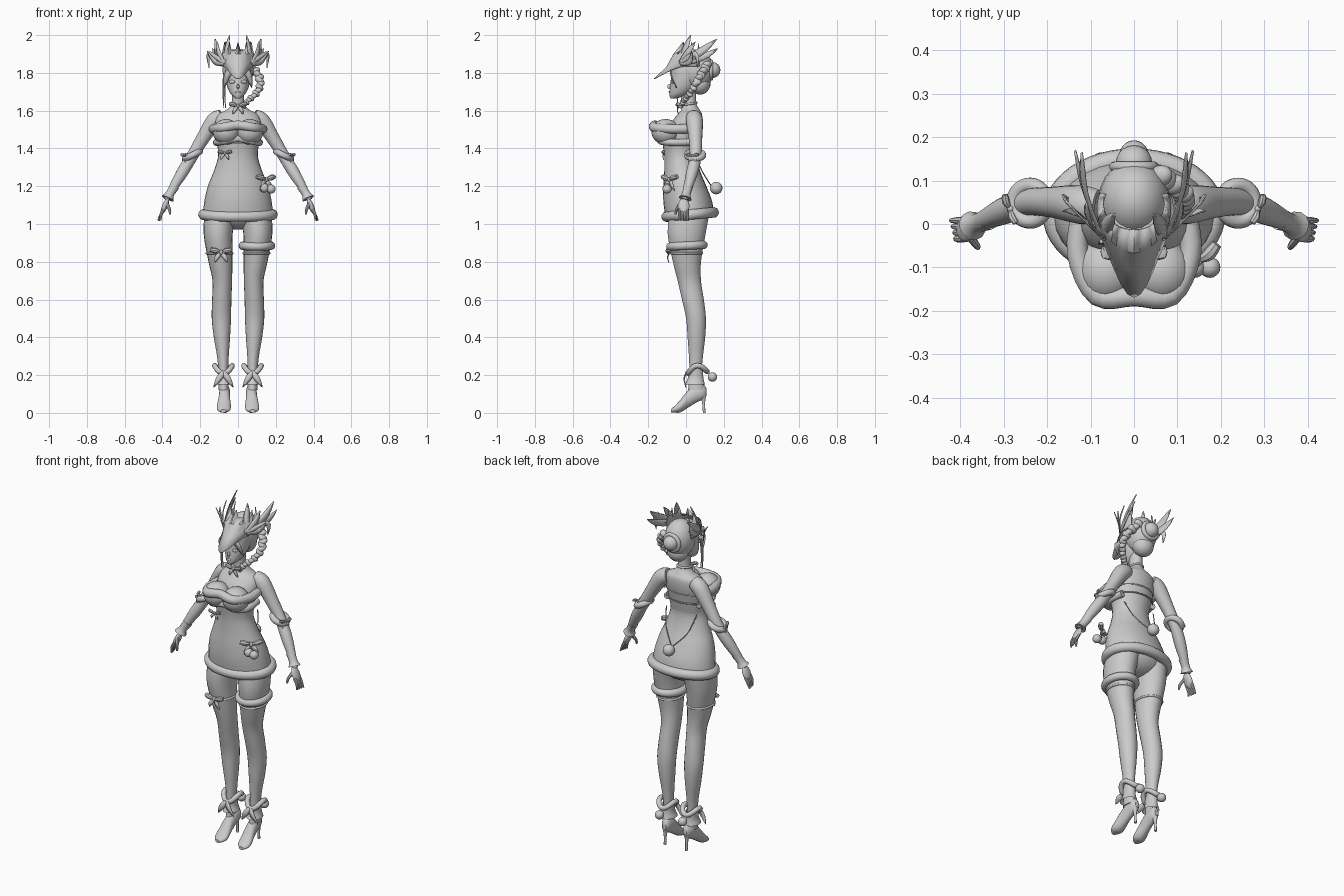
import bpy, bmesh, math
from mathutils import Vector, Euler

cube = bpy.data.objects.get("Cube")
if cube:
    bpy.data.objects.remove(cube)

grey = bpy.data.materials.new("plain_grey")
grey.use_nodes = True
grey.diffuse_color = (0.6, 0.6, 0.6, 1)
grey.node_tree.nodes["Principled BSDF"].inputs["Base Color"].default_value = grey.diffuse_color
SIDES = (("left", 1), ("right", -1))


def finish(name, bm, thickness=0):
    bmesh.ops.recalc_face_normals(bm, faces=bm.faces)
    mesh = bpy.data.meshes.new(name)
    bm.to_mesh(mesh)
    bm.free()
    mesh.materials.append(grey)
    obj = bpy.data.objects.new(name, mesh)
    bpy.context.collection.objects.link(obj)
    if thickness:
        obj.modifiers.new("thickness", "SOLIDIFY").thickness = thickness
    return obj


def smooth(rows, steps=4, closed=False):
    """Spline through rows of numbers."""
    rows = [tuple(r) for r in rows]
    n, out = len(rows), []
    for i in range(n if closed else n - 1):
        pick = [rows[k % n] if closed else rows[min(max(k, 0), n - 1)] for k in range(i - 1, i + 3)]
        for j in range(steps):
            t = j / steps
            out.append([b + t / 2 * (c - a + t * (2*a - 5*b + 4*c - d + t * (3*(b - c) + d - a)))
                        for a, b, c, d in zip(*pick)])
    return out if closed else out + [list(rows[-1])]


def skin(name, frames, sides=20, closed=False, cap=True):
    """Join elliptical sections given as centre and two half axes."""
    bm = bmesh.new()
    loops = []
    for c, u, v in frames:
        turn = [2 * math.pi * k / sides for k in range(sides)]
        loops.append([bm.verts.new(c + u * math.cos(a) + v * math.sin(a)) for a in turn])
    pairs = list(zip(loops, loops[1:])) + ([(loops[-1], loops[0])] if closed else [])
    for a, b in pairs:
        for k in range(sides):
            m = (k + 1) % sides
            bm.faces.new((a[k], a[m], b[m], b[k]))
    if cap and not closed:
        bm.faces.new(loops[0])
        bm.faces.new(loops[-1])
    return finish(name, bm)


def stack(name, rows, cap=True, sides=28):
    """Upright form from rows of height, middle x, half width, front y, back y."""
    return skin(name, [(Vector((x, (f + b) / 2, z)), Vector((w, 0, 0)), Vector((0, (b - f) / 2, 0)))
                       for z, x, w, f, b in smooth(rows)], sides, cap=cap)


def tube(name, rows, sides=12, closed=False, steps=4):
    """Round sweep along rows of x, y, z, radius."""
    rows = smooth(rows, steps, closed)
    pts, n = [Vector(r[:3]) for r in rows], len(rows)
    frames, side = [], None
    for i, p in enumerate(pts):
        ahead = pts[(i + 1) % n] if closed else pts[min(i + 1, n - 1)]
        d = (ahead - (pts[i - 1] if closed else pts[max(i - 1, 0)])).normalized()
        if side is None:
            side = d.orthogonal()
        side = (side - d * side.dot(d)).normalized()
        frames.append((p, side * rows[i][3], d.cross(side) * rows[i][3]))
    return skin(name, frames, sides, closed)


def ring(name, c, rx, ry, thick, tilt=(0, 0, 0), dip=0):
    rows = []
    for k in range(16):
        a = k * math.pi / 8
        p = Vector((rx * math.cos(a), ry * math.sin(a), dip * math.cos(2 * a)))
        p.rotate(Euler(tilt))
        rows.append((*(p + Vector(c)), thick))
    return tube(name, rows, closed=True, steps=3)


def ball(name, c, r, rot=(0, 0, 0)):
    bm = bmesh.new()
    bmesh.ops.create_uvsphere(bm, u_segments=20, v_segments=12, radius=1)
    for v in bm.verts:
        v.co = Vector([a * b for a, b in zip(v.co, r)])
        v.co.rotate(Euler(rot))
        v.co += Vector(c)
    return finish(name, bm)


def leaf(name, pts, width, facing=(0, -1, 0)):
    """Pointed creased blade along a path."""
    bm = bmesh.new()
    path, rows = [Vector(p) for p in smooth(pts)], []
    for i, p in enumerate(path):
        t = i / (len(path) - 1)
        d = path[min(i + 1, len(path) - 1)] - path[max(i - 1, 0)]
        out = Vector(facing)
        across = d.cross(out).normalized() * (width * math.sin(math.pi * (0.2 + 0.79 * t)))
        rows.append([bm.verts.new(q) for q in (p - across, p + out * width * 0.2, p + across)])
    for a, b in zip(rows, rows[1:]):
        for k in (0, 1):
            bm.faces.new((a[k], a[k + 1], b[k + 1], b[k]))
    return finish(name, bm, 0.003)


def bow(name, c, size, yaw=0):
    spin, c = Euler((0, 0, yaw)), Vector(c)

    def place(x, y, z):
        p = Vector((x, y, z)) * size
        p.rotate(spin)
        return c + p
    ball(name + "_knot", c, [size * 0.22] * 3)
    face = Vector((0, -1, 0))
    face.rotate(spin)
    for label, s in SIDES:
        tube(f"{name}_{label}_loop", [(*place(0, 0, 0), size * 0.08), (*place(s * 0.5, -0.1, 0.15), size * 0.25),
                                      (*place(s, 0, 0.25), size * 0.2)], 8)
        leaf(f"{name}_{label}_tail", [place(0, 0, 0), place(s * 0.4, -0.15, -0.5), place(s * 0.6, 0, -1)],
             size * 0.22, face)


# Torso, neck and dress
stack("upper_body", [(1.34, 0, 0.095, -0.09, 0.05), (1.45, 0, 0.112, -0.1, 0.07), (1.53, 0, 0.122, -0.08, 0.085),
                     (1.58, 0, 0.105, -0.045, 0.085), (1.605, 0, 0.06, -0.025, 0.072),
                     (1.64, 0, 0.034, -0.025, 0.055), (1.72, 0, 0.034, -0.03, 0.055)])
stack("dress", [(1.43, 0, 0.112, -0.125, 0.065), (1.36, 0, 0.105, -0.115, 0.057), (1.28, 0, 0.128, -0.115, 0.075),
                (1.2, 0, 0.16, -0.12, 0.108), (1.12, 0, 0.178, -0.12, 0.138), (1.04, 0, 0.187, -0.11, 0.15)], cap=False)
ball("pelvis", (0, 0.02, 1.07), (0.165, 0.11, 0.1))
ring("hem_fur", (0, 0.022, 1.05), 0.183, 0.125, 0.028, (0.09, 0, 0))
for label, s in SIDES:
    ball(f"{label}_bust", (s * 0.062, -0.108, 1.488), (0.072, 0.075, 0.068))
for name, z, w, front, r in (("upper_bust_fur", 1.503, 0.13, -0.165, 0.025), ("lower_bust_fur", 1.432, 0.112, -0.132, 0.019)):
    tube(name, [(s * w * k, y, z + 0.02 * (1 - k), r) for s, k, y in
                ((-1, 0.92, 0.03), (-1, 1, -0.07), (-1, 0.65, front), (1, 0, front), (1, 0.65, front),
                 (1, 1, -0.07), (1, 0.92, 0.03))])
for z in (1.44, 1.49):
    ring("back_lace", (0, -0.01, z), 0.117, 0.087, 0.004, (0.05, 0, 0))

# Back strings and tail pompom
for label, s in SIDES:
    tube(f"{label}_back_string", [(s * 0.1, 0.04, 1.38, 0.003), (s * 0.07, 0.085, 1.28, 0.003), (0, 0.135, 1.2, 0.003)], 6)
ball("tail_pompom", (0, 0.16, 1.19), (0.033, 0.033, 0.033))

# Arms, gloves and hands
for label, s in SIDES:
    tube(f"{label}_arm", [(s * x, y, z, r) for x, y, z, r in (
        (0.085, 0.04, 1.565, 0.04), (0.125, 0.045, 1.545, 0.045), (0.185, 0.05, 1.455, 0.036), (0.245, 0.05, 1.355, 0.031),
        (0.3, 0.03, 1.265, 0.031), (0.365, 0.0, 1.155, 0.018), (0.375, -0.005, 1.13, 0.018))], 18)
    ring(f"{label}_elbow_fur", (s * 0.24, 0.048, 1.365), 0.042, 0.042, 0.017, (0, s * 0.45, 0))
    bow(f"{label}_elbow_bow", (s * 0.285, 0.035, 1.36), 0.035, s * 1.2)
    tube(f"{label}_glove_cuff", [(s * 0.335, 0.012, 1.2, 0.026), (s * 0.36, 0.002, 1.16, 0.023), (s * 0.372, -0.004, 1.135, 0.034)])
    ball(f"{label}_palm", (s * 0.387, -0.012, 1.095), (0.015, 0.03, 0.045), (0, -s * 0.4, 0))
    for k in range(4):
        y = -0.034 + 0.014 * k
        tube(f"{label}_finger", [(s * 0.393, y, 1.08, 0.009), (s * 0.408, y, 1.05, 0.008),
                                 (s * (0.41 + 0.004 * k), y, 1.018, 0.005)], 8)
    tube(f"{label}_thumb", [(s * 0.378, -0.03, 1.11, 0.01), (s * 0.362, -0.05, 1.075, 0.008), (s * 0.36, -0.055, 1.05, 0.005)], 8)

# Legs, ankle cuffs and heeled shoes
for label, s in SIDES:
    stack(f"{label}_leg", [(z, s * x, w, f, b) for z, x, w, f, b in (
        (1.08, 0.09, 0.085, -0.085, 0.13), (0.95, 0.105, 0.077, -0.098, 0.105), (0.8, 0.093, 0.063, -0.07, 0.08),
        (0.7, 0.083, 0.052, -0.045, 0.08), (0.6, 0.086, 0.051, -0.022, 0.095), (0.5, 0.088, 0.051, 0, 0.106),
        (0.4, 0.085, 0.043, 0.008, 0.102), (0.3, 0.08, 0.031, 0.015, 0.09), (0.2, 0.077, 0.025, 0.018, 0.083),
        (0.12, 0.076, 0.027, 0.01, 0.1))], sides=22)
    skin(f"{label}_shoe", [(Vector((s * (0.073 - y * 0.05), y, z)), Vector((w, 0, 0)), Vector((0, 0, h))) for y, z, w, h in smooth((
        (0.108, 0.11, 0.012, 0.02), (0.09, 0.112, 0.025, 0.04), (0.05, 0.1, 0.029, 0.048), (0.01, 0.073, 0.031, 0.046),
        (-0.03, 0.036, 0.037, 0.033), (-0.058, 0.02, 0.034, 0.019), (-0.08, 0.01, 0.014, 0.009)))])
    tube(f"{label}_heel", [(s * 0.07, 0.09, 0.1, 0.02), (s * 0.07, 0.093, 0.06, 0.009), (s * 0.07, 0.096, 0, 0.007)])
    ring(f"{label}_ankle_fur", (s * 0.077, 0.06, 0.232), 0.046, 0.05, 0.014, (0.1, 0, 0), 0.018)
    stack(f"{label}_ankle_cuff", [(0.23, s * 0.077, 0.03, 0.012, 0.09), (0.185, s * 0.077, 0.03, 0.01, 0.092),
                                  (0.15, s * 0.077, 0.042, -0.005, 0.1)], cap=False)
    for t in (1, -1):
        leaf(f"{label}_ankle_ribbon", [(s * 0.077, 0, 0.215), (s * 0.077 + t * 0.025, -0.01, 0.18),
                                       (s * 0.077 + t * 0.052, 0, 0.135)], 0.016)
    ball(f"{label}_ankle_pompom", (s * 0.075, 0.14, 0.19), (0.025, 0.025, 0.025))
    ring(f"{label}_stocking_band", (s * 0.098, 0.003, 0.845), 0.068, 0.082, 0.006)
ring("left_garter_fur", (0.1, 0.005, 0.885), 0.075, 0.088, 0.022, (0.05, 0, 0))
bow("right_garter_bow", (-0.09, -0.09, 0.85), 0.055)
bow("waist_bow", (-0.07, -0.118, 1.375), 0.036)
bow("hip_bow", (0.145, -0.085, 1.235), 0.06, 0.7)
for x, z in ((0.14, 1.19), (0.175, 1.185)):
    ball("hip_bell", (x, -0.1, z), (0.024, 0.024, 0.024))

# Head and face
stack("head", [(1.665, 0, 0.012, -0.082, -0.05), (1.685, 0, 0.036, -0.088, 0.01), (1.72, 0, 0.055, -0.085, 0.05),
               (1.77, 0, 0.066, -0.08, 0.08), (1.83, 0, 0.068, -0.075, 0.1), (1.89, 0, 0.045, -0.04, 0.07)])
ball("nose", (0, -0.087, 1.728), (0.007, 0.012, 0.014))
ball("lips", (0, -0.086, 1.698), (0.015, 0.006, 0.006))
for label, s in SIDES:
    ball(f"{label}_eye", (s * 0.032, -0.073, 1.753), (0.017, 0.005, 0.009), (0, 0, s * 0.4))
    leaf(f"{label}_fringe", [(s * 0.02, -0.075, 1.83), (s * 0.055, -0.08, 1.79), (s * 0.073, -0.05, 1.72)], 0.018)

# Hair, bun, braid and loose strands
ball("hair", (0, 0.055, 1.815), (0.082, 0.092, 0.108))
ball("nape_hair", (0, 0.075, 1.745), (0.06, 0.055, 0.06))
ball("bun", (0, 0.14, 1.815), (0.042, 0.042, 0.042))
ring("bun_fur", (0, 0.132, 1.815), 0.045, 0.045, 0.012, (math.pi / 2, 0, 0))
braid = smooth([(0.06, 0.11, 1.84), (0.105, 0.08, 1.79), (0.118, 0.05, 1.74), (0.095, 0.02, 1.69),
                (0.055, -0.01, 1.655), (0.03, -0.03, 1.625)], 3)
for i, p in enumerate(braid):
    size = 0.031 - 0.001 * i
    ball("braid_link", p, (size, size * 0.8, size * 0.65), (0, 0.7 if i % 2 else -0.5, 0.4))
for x in (-0.066, -0.075):
    tube("loose_strand", [(x, -0.04, 1.79, 0.005), (x - 0.004, -0.045, 1.7, 0.004), (x, -0.045, 1.615, 0.002)], 6)

# Choker with bow
ring("choker", (0, 0.014, 1.635), 0.036, 0.042, 0.006, (0.15, 0, 0))
bow("choker_bow", (0, -0.04, 1.625), 0.045)

# Pointed hat with jagged crown
bm, columns = bmesh.new(), []
for k in range(-12, 13):
    a = k * math.pi / 19
    point, spike = max(math.cos(a), 0) ** 5, (k % 4 == 0)
    sx, cy = math.sin(a), math.cos(a)
    columns.append([bm.verts.new(p) for p in (
        (0.092 * sx, 0.03 - 0.1 * cy - 0.1 * point, 1.835 - 0.065 * point),
        (0.084 * sx, 0.03 - 0.1 * cy - 0.035 * point, 1.865 - 0.035 * point),
        (0.086 * sx, 0.035 - 0.09 * cy - 0.012 * point, 1.9),
        (0.074 * sx, 0.045 - 0.06 * cy, 1.965 if spike else 1.925))])
for a, b in zip(columns, columns[1:]):
    for i in range(3):
        bm.faces.new((a[i], b[i], b[i + 1], a[i + 1]))
finish("hat", bm, 0.005)

# Hat feathers
for label, s in SIDES:
    for name, tip, mid, w in (("tall_feather", (0.045, 0.025, 2.0), (0.06, 0, 1.94), 0.018),
                              ("back_feather", (0.12, 0.165, 1.98), (0.115, 0.08, 1.915), 0.022),
                              ("low_feather", (0.135, 0.17, 1.93), (0.12, 0.09, 1.885), 0.02),
                              ("side_feather", (0.11, 0.05, 1.965), (0.105, 0.01, 1.91), 0.018),
                              ("drooping_feather", (0.152, 0.06, 1.825), (0.155, 0.05, 1.9), 0.016),
                              ("outer_feather", (0.163, 0.03, 1.915), (0.125, 0.02, 1.86), 0.016)):
        leaf(f"{label}_{name}", [(s * 0.075, -0.03, 1.85), (s * mid[0], mid[1], mid[2]), (s * tip[0], tip[1], tip[2])],
             w, (s * 0.8, -0.6, 0))

bpy.ops.object.select_all(action="DESELECT")
for obj in bpy.context.scene.objects:
    if obj.type == "MESH":
        obj.select_set(True)
        bpy.context.view_layer.objects.active = obj
bpy.ops.object.shade_smooth_by_angle(angle=math.radians(40))
